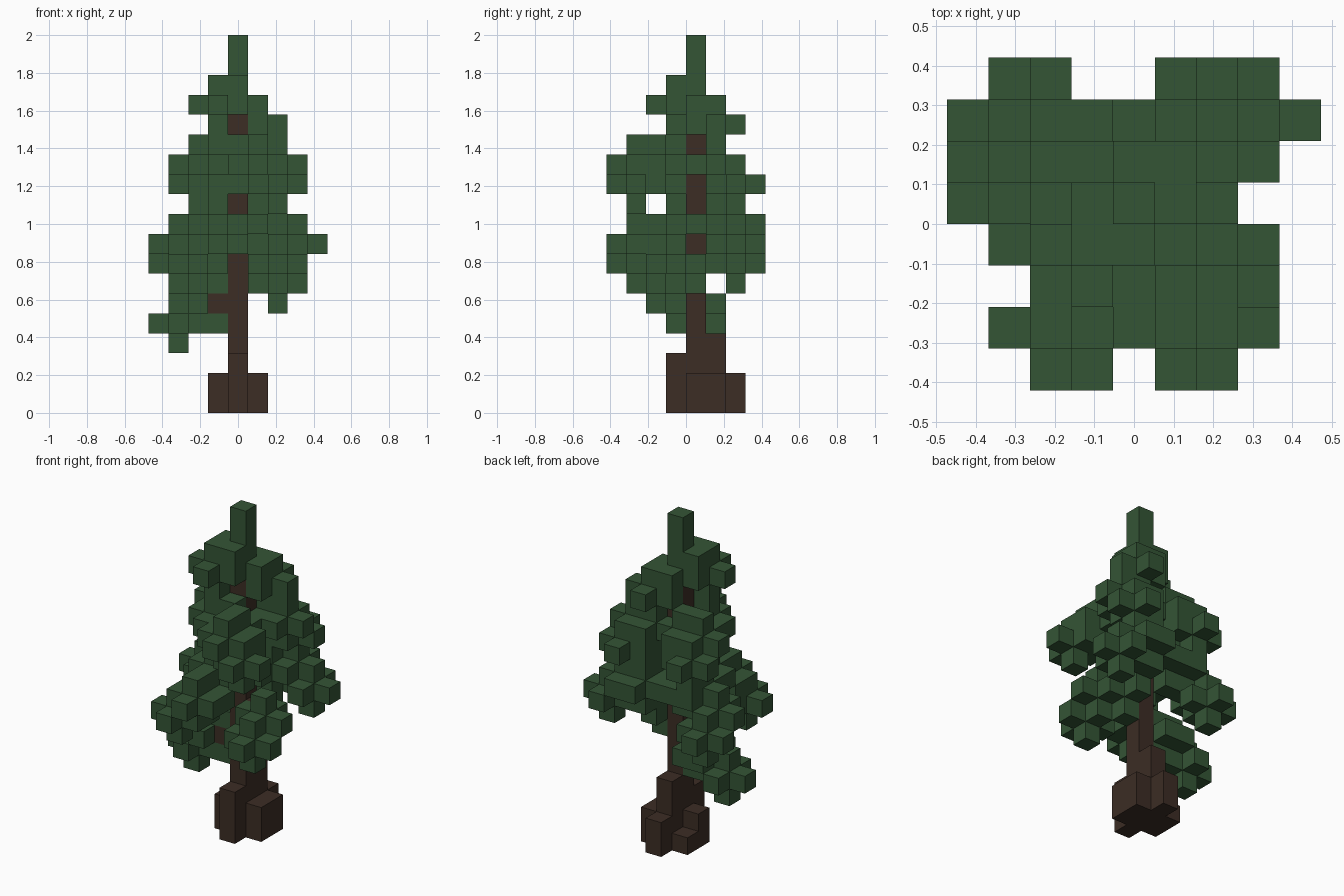
import bpy
import bmesh
from mathutils import Vector

if "Cube" in bpy.data.objects:
    bpy.data.objects.remove(bpy.data.objects["Cube"], do_unlink=True)

UNIT = 2 / 19  # edge of one block
SIDES = [(1, 0, 0), (-1, 0, 0), (0, 1, 0), (0, -1, 0), (0, 0, 1), (0, 0, -1)]


def make_material(name, color):
    material = bpy.data.materials.new(name)
    material.use_nodes = True
    material.diffuse_color = color
    material.node_tree.nodes["Principled BSDF"].inputs["Base Color"].default_value = color
    return material


def shift(cell, side):
    return tuple(a + b for a, b in zip(cell, side))


def column(x, y, bottom, top):
    return {(x, y, z) for z in range(bottom, top)}


def build_blocks(name, cells, occupied, material):
    """Make one mesh of the block sides that are not covered by another block."""
    bm = bmesh.new()
    for cell in sorted(cells):
        center = Vector(cell) + Vector((0, 0.5, 0.5))
        for side in SIDES:
            if shift(cell, side) in occupied:
                continue
            normal = Vector(side)
            u = Vector((side[1], side[2], side[0]))
            v = normal.cross(u)
            middle = center + normal / 2
            corners = [(-u - v), (u - v), (u + v), (-u + v)]
            bm.faces.new([bm.verts.new((middle + c / 2) * UNIT) for c in corners])
    bmesh.ops.remove_doubles(bm, verts=bm.verts, dist=UNIT / 100)
    mesh = bpy.data.meshes.new(name)
    bm.to_mesh(mesh)
    bm.free()
    mesh.materials.append(material)
    obj = bpy.data.objects.new(name, mesh)
    bpy.context.collection.objects.link(obj)
    return obj


# Trunk with stepped roots
trunk = column(0, 0, 0, 16)
roots = column(0, -1, 0, 3) | column(0, 1, 0, 4) | column(0, 2, 0, 2)
roots |= column(1, 0, 0, 2) | column(1, 1, 0, 2)
roots |= column(-1, 0, 0, 2) | column(-1, 1, 0, 1)

# Branches, each a run of blocks from the trunk outward
branch_paths = [
    [(-1, 0, 5), (-2, 0, 5), (-3, 0, 4)],                # lowest, right
    [(1, 0, 7), (2, -1, 7), (2, -2, 6)],                 # low, front left
    [(-1, -1, 9), (-1, -2, 8), (-1, -3, 8), (-2, -3, 7)],  # middle, front right
    [(-1, 1, 9), (-2, 1, 9), (-3, 1, 8), (-3, 2, 7)],    # middle, back right
    [(1, 1, 9), (1, 2, 9), (2, 2, 9), (3, 2, 8)],        # middle, back left
    [(0, -1, 12), (1, -2, 12), (1, -3, 12), (2, -3, 11)],  # upper, front left
    [(-1, -1, 12)],                                      # upper, front right
    [(-1, 1, 12), (-2, 1, 12), (-2, 2, 11)],             # upper, back right
    [(1, 1, 12), (2, 1, 12), (2, 2, 11)],                # upper, back left
    [(1, 1, 14)],                                        # crown, back
    [(-1, -1, 15)],                                      # crown, front
]
branches = {cell for path in branch_paths for cell in path}

# Leaves wrap every branch block and the trunk tip
wood = trunk | roots | branches
leaves = {shift(cell, side) for cell in branches | {(0, 0, 15)} for side in SIDES}
leaves |= column(0, 0, 16, 19) | {(-1, 0, 16), (0, -1, 16)}
leaves -= wood | {(1, 0, 8), (-1, -1, 5)}

bark = make_material("dark bark brown", (0.045, 0.026, 0.018, 1))
green = make_material("pine green", (0.034, 0.09, 0.036, 1))

occupied = wood | leaves
build_blocks("trunk", trunk, occupied, bark)
build_blocks("roots", roots, occupied, bark)
build_blocks("branches", branches, occupied, bark)
build_blocks("foliage", leaves, occupied, green)
